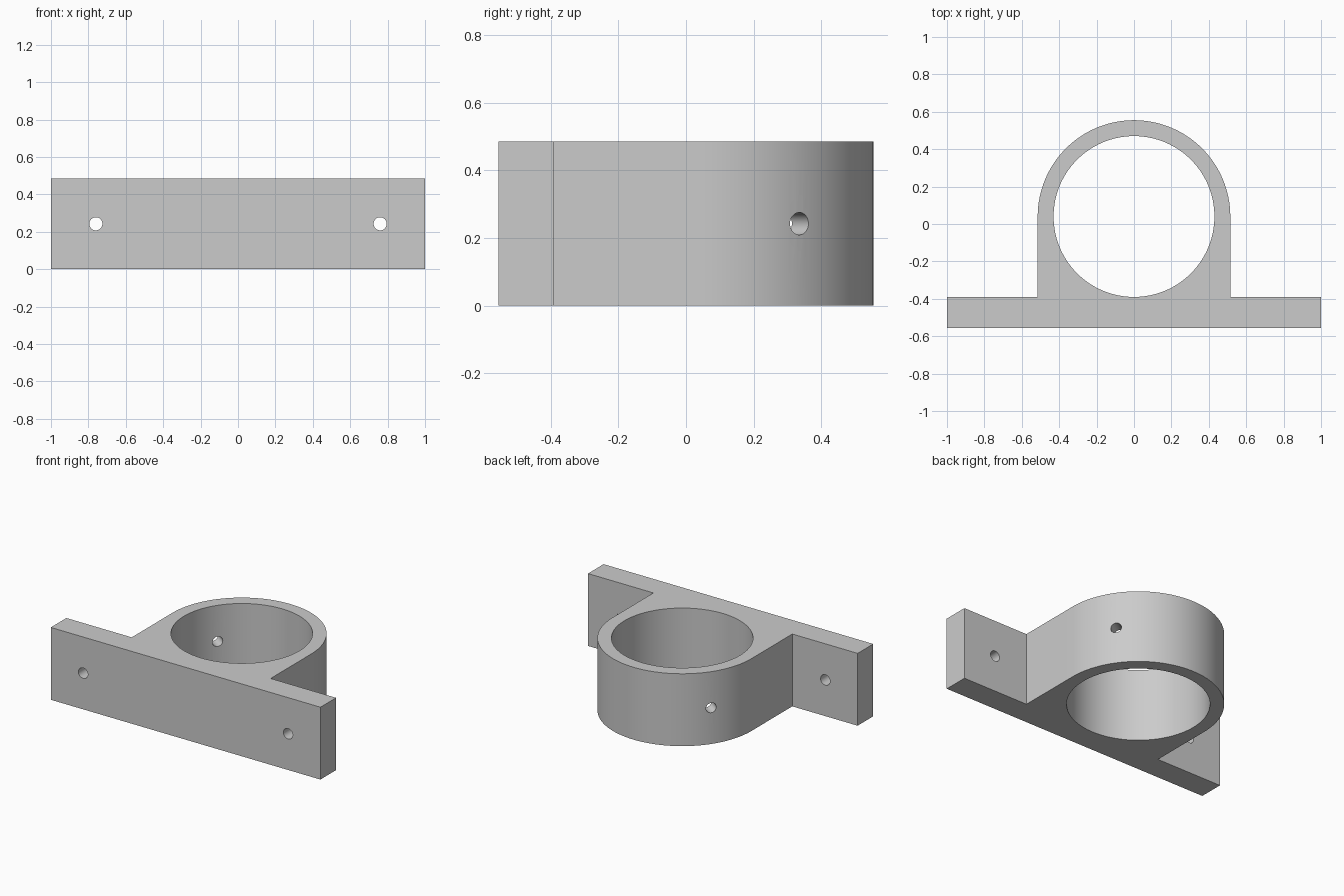
import bpy, bmesh, math
from mathutils import Vector

cube = bpy.data.objects.get("Cube")
if cube:
    bpy.data.objects.remove(cube, do_unlink=True)

HEIGHT = 0.485
BACK, FRONT = -0.39, -0.555      # faces of the mounting plate
CENTRE = Vector((0, 0.04, HEIGHT / 2))
OUTER, BORE, SCREW = 0.515, 0.43, 0.035
STEPS = 64

grey = bpy.data.materials.new("plain grey")
grey.use_nodes = True
colour = (0.6, 0.6, 0.6, 1)
grey.diffuse_color = colour
grey.node_tree.nodes["Principled BSDF"].inputs["Base Color"].default_value = colour

# Bracket outline: flat plate, straight flanks and rounded back
outline = [(-1, BACK), (-1, FRONT), (1, FRONT), (1, BACK), (OUTER, BACK)]
for i in range(STEPS + 1):
    a = math.pi * i / STEPS
    outline.append((OUTER * math.cos(a), CENTRE.y + OUTER * math.sin(a)))
outline.append((-OUTER, BACK))

bm = bmesh.new()
base = bm.faces.new([bm.verts.new((x, y, 0)) for x, y in outline])
top = bmesh.ops.extrude_face_region(bm, geom=[base])["geom"]
bmesh.ops.translate(bm, vec=(0, 0, HEIGHT),
                    verts=[g for g in top if isinstance(g, bmesh.types.BMVert)])
bmesh.ops.recalc_face_normals(bm, faces=bm.faces)
mesh = bpy.data.meshes.new("pipe_bracket")
bm.to_mesh(mesh)
bm.free()
mesh.materials.append(grey)
bracket = bpy.data.objects.new("pipe_bracket", mesh)
bpy.context.collection.objects.link(bracket)


def drill(name, centre, direction, radius, depth, sides):
    """Cut a round hole through the bracket."""
    turn = Vector(direction).to_track_quat('Z', 'Y').to_euler()
    bpy.ops.mesh.primitive_cylinder_add(vertices=sides, radius=radius, depth=depth,
                                        location=centre, rotation=turn)
    cutter = bpy.context.object
    cutter.name = name
    cutter.hide_render = True
    cutter.data.materials.append(grey)
    bpy.context.view_layer.objects.active = bracket
    cut = bracket.modifiers.new(name, 'BOOLEAN')
    cut.operation = 'DIFFERENCE'
    cut.solver = 'EXACT'
    cut.object = cutter
    bpy.ops.object.modifier_apply(modifier=name)
    bpy.data.objects.remove(cutter, do_unlink=True)


# Pipe bore
drill("bore", CENTRE, (0, 0, 1), BORE, 1, 2 * STEPS)

# Plate screw holes and angled set-screw holes, one of each per side
angle = math.radians(35)
for side in (-1, 1):
    drill("plate_hole", (side * 0.76, (BACK + FRONT) / 2, CENTRE.z),
          (0, 1, 0), SCREW, 0.4, 32)
    radial = Vector((side * math.cos(angle), math.sin(angle), 0))
    drill("set_screw_hole", CENTRE + radial * (OUTER + BORE) / 2,
          radial, SCREW * 0.95, 0.3, 32)

# Smooth curved walls with crisp edges
bpy.ops.object.select_all(action='DESELECT')
bracket.select_set(True)
bpy.context.view_layer.objects.active = bracket
bpy.ops.object.shade_smooth_by_angle(angle=math.radians(30))
